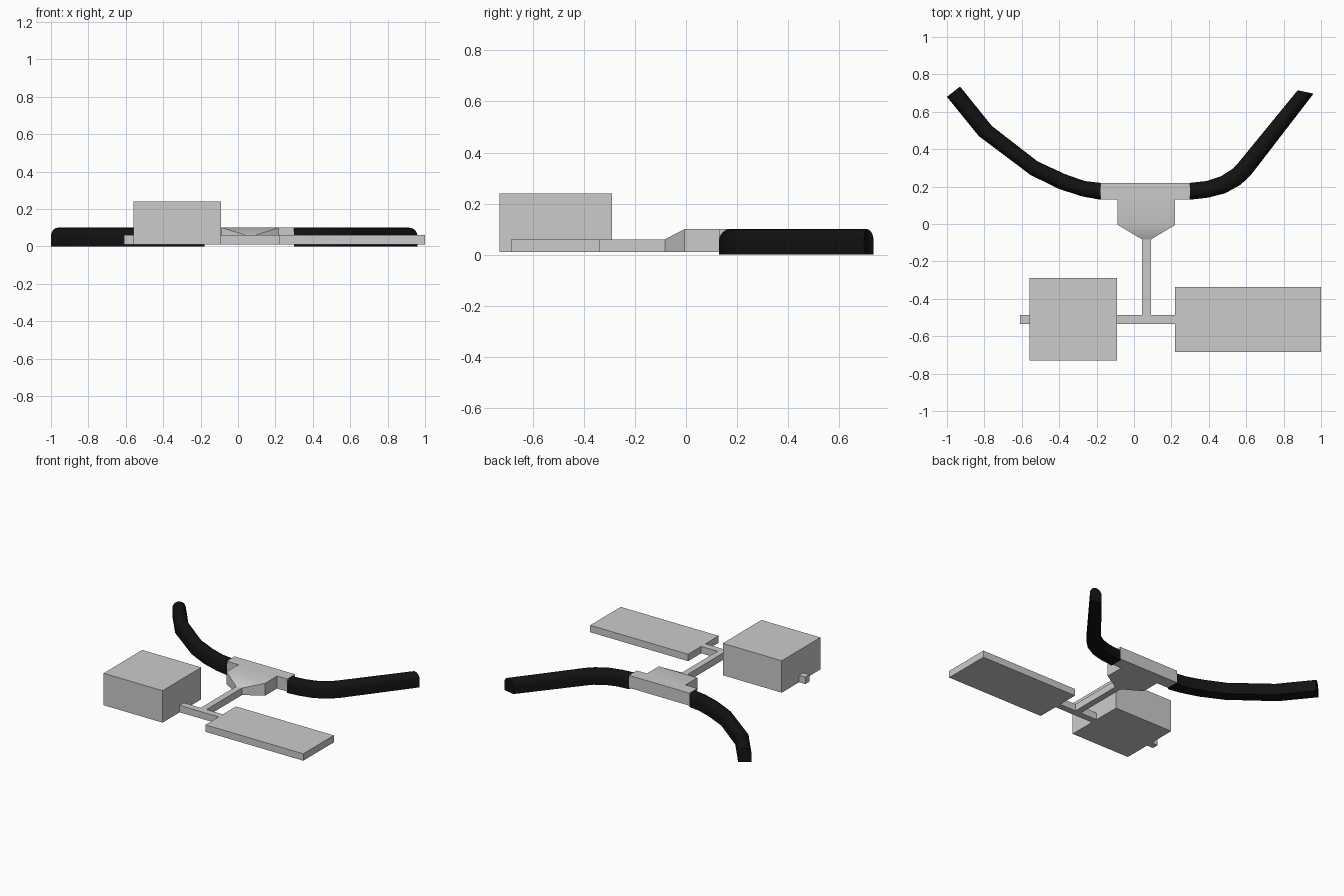
import bpy, bmesh, math

if "Cube" in bpy.data.objects:
    bpy.data.objects.remove(bpy.data.objects["Cube"])


def make_object(name, verts, faces, smooth=False, mat=None):
    mesh = bpy.data.meshes.new(name)
    mesh.from_pydata(verts, [], faces)
    bm = bmesh.new()
    bm.from_mesh(mesh)
    bmesh.ops.recalc_face_normals(bm, faces=bm.faces)
    bm.to_mesh(mesh)
    bm.free()
    obj = bpy.data.objects.new(name, mesh)
    bpy.context.collection.objects.link(obj)
    if mat:
        mesh.materials.append(mat)
    if smooth:
        bpy.ops.object.select_all(action='DESELECT')
        obj.select_set(True)
        bpy.context.view_layer.objects.active = obj
        bpy.ops.object.shade_smooth_by_angle()
    return obj


def prism(name, outline, z0, tops, top_faces, smooth=False):
    """Vertical-walled solid: flat bottom, individual height per outline point."""
    n = len(outline)
    verts = [(x, y, z0) for x, y in outline]
    verts += [(x, y, z) for (x, y), z in zip(outline, tops)]
    faces = [list(range(n))] + [[n + i for i in f] for f in top_faces]
    faces += [(i, (i + 1) % n, n + (i + 1) % n, n + i) for i in range(n)]
    return make_object(name, verts, faces, smooth)


def box(name, x0, x1, y0, y1, z0, z1):
    pts = [(x0, y0), (x1, y0), (x1, y1), (x0, y1)]
    return prism(name, pts, z0, [z1] * 4, [(0, 1, 2, 3)])


def grip(name, stations, mat, steps=12):
    """Round-topped, flat-bottomed bar swept between two edge lines."""
    verts, faces = [], []
    n = steps + 3
    for ax, ay, bx, by in stations:
        ring = [(0.0, 0.0)]
        for i in range(steps + 1):
            a = math.pi * i / steps
            ring.append(((1 - math.cos(a)) / 2, 0.052 + 0.048 * math.sin(a)))
        ring.append((1.0, 0.0))
        verts += [(ax + (bx - ax) * t, ay + (by - ay) * t, z) for t, z in ring]
    for s in range(len(stations) - 1):
        for i in range(n):
            j = (i + 1) % n
            faces.append((s * n + i, s * n + j, (s + 1) * n + j, (s + 1) * n + i))
    last = (len(stations) - 1) * n
    faces += [list(range(n)), list(range(last, last + n))]
    return make_object(name, verts, faces, True, mat)


black = bpy.data.materials.new("black_rubber")
black.diffuse_color = (0.006, 0.006, 0.006, 1)
black.use_nodes = True
black.node_tree.nodes["Principled BSDF"].inputs["Base Color"].default_value = black.diffuse_color

# Curved black bars (rear edge x, y, front edge x, y)
grip("left_bar", [
    (-0.18, 0.22, -0.18, 0.13),
    (-0.265, 0.23, -0.275, 0.147),
    (-0.37, 0.267, -0.40, 0.187),
    (-0.516, 0.335, -0.553, 0.262),
    (-0.76, 0.524, -0.83, 0.47),
    (-0.93, 0.735, -1.0, 0.68)], black)
grip("right_bar", [
    (0.30, 0.22, 0.30, 0.13),
    (0.39, 0.23, 0.39, 0.14),
    (0.465, 0.255, 0.485, 0.163),
    (0.53, 0.297, 0.57, 0.21),
    (0.56, 0.33, 0.625, 0.262),
    (0.875, 0.715, 0.96, 0.697)], black)

# Central T-shaped clamp tapering to the stem
outline = [(-0.18, 0.22), (-0.18, 0.13), (-0.087, 0.13), (-0.087, -0.005),
           (0.044, -0.083), (0.09, -0.083),
           (0.22, -0.005), (0.22, 0.13), (0.30, 0.13), (0.30, 0.22)]
tops = [0.10] * 4 + [0.06] * 2 + [0.10] * 4
prism("clamp", outline, 0.01, tops,
      [(0, 1, 2, 7, 8, 9), (2, 3, 6, 7), (3, 4, 5, 6)], True)

# Stem and crossbar
box("stem", 0.044, 0.09, -0.487, -0.083, 0.01, 0.06)
box("crossbar", -0.09, 0.22, -0.535, -0.487, 0.01, 0.06)
box("crossbar_end", -0.61, -0.56, -0.535, -0.487, 0.01, 0.06)

# Tall block and flat plate
box("tall_block", -0.56, -0.09, -0.73, -0.29, 0.01, 0.24)
box("flat_plate", 0.22, 1.0, -0.685, -0.338, 0.01, 0.06)
